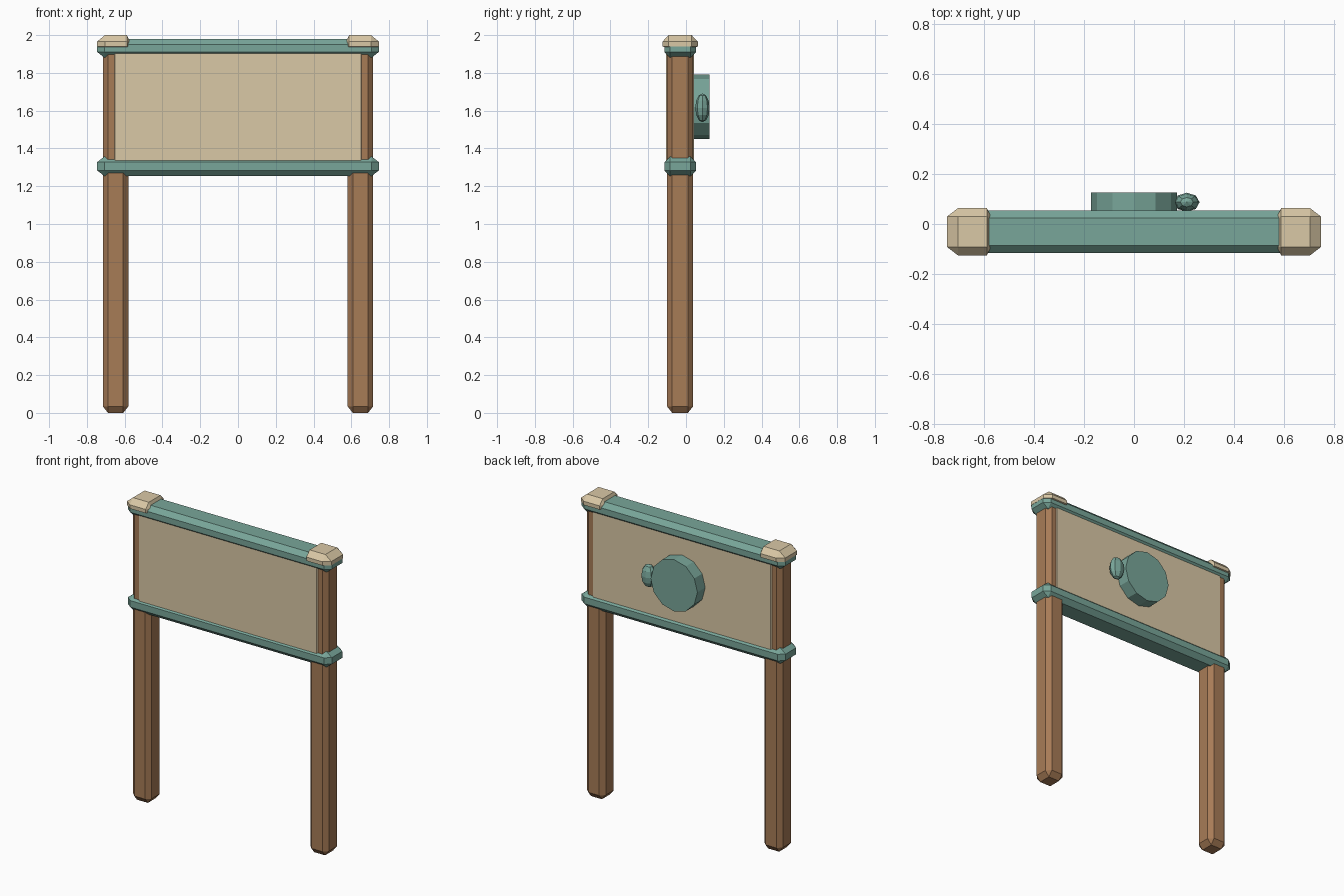
import bpy, bmesh
from math import pi
from itertools import product

if "Cube" in bpy.data.objects:
    bpy.data.objects.remove(bpy.data.objects["Cube"])


def material(name, rgb):
    m = bpy.data.materials.new(name)
    m.diffuse_color = (*rgb, 1)
    m.use_nodes = True
    m.node_tree.nodes["Principled BSDF"].inputs["Base Color"].default_value = m.diffuse_color
    return m


TEAL = material("teal_paint", (0.19, 0.38, 0.32))
WOOD = material("brown_wood", (0.39, 0.20, 0.094))
CREAM = material("cream_paint", (0.70, 0.58, 0.38))


def chamfered_box(name, lo, hi, cut_lo, cut_hi, mat):
    """Box whose chamfer size can differ per side: each corner becomes three points."""
    bm = bmesh.new()
    for corner in product((0, 1), repeat=3):
        outer = [(lo, hi)[s][i] for i, s in enumerate(corner)]
        inner = [lo[i] + cut_lo[i] if s == 0 else hi[i] - cut_hi[i]
                 for i, s in enumerate(corner)]
        for keep in range(3):
            bm.verts.new([outer[i] if i == keep else inner[i] for i in range(3)])
    bmesh.ops.convex_hull(bm, input=bm.verts[:])
    bmesh.ops.dissolve_limit(bm, angle_limit=0.01, verts=bm.verts[:], edges=bm.edges[:])
    bmesh.ops.recalc_face_normals(bm, faces=bm.faces[:])
    me = bpy.data.meshes.new(name)
    bm.to_mesh(me)
    bm.free()
    ob = bpy.data.objects.new(name, me)
    bpy.context.collection.objects.link(ob)
    me.materials.append(mat)
    return ob


# Posts and end caps, mirrored left and right
for side, s in (("left", -1), ("right", 1)):
    c = (0.028, 0.028, 0.035)
    x0, x1 = sorted((s * 0.58, s * 0.716))
    chamfered_box(side + "_post", (x0, -0.101, 0), (x1, 0.038, 1.95), c, c, WOOD)

    x0, x1 = sorted((s * 0.572, s * 0.747))
    inner, outer = (0.016, 0.033, 0.012), (0.043, 0.033, 0.035)
    cut_lo = (outer[0] if s < 0 else inner[0], 0.033, 0.01)
    cut_hi = (inner[0] if s < 0 else outer[0], 0.033, 0.035)
    chamfered_box(side + "_cap", (x0, -0.125, 1.93), (x1, 0.063, 2.0),
                  cut_lo, cut_hi, CREAM)

# Upper and lower rails
c = (0.038, 0.03, 0.03)
for name, z0, z1 in (("lower_rail", 1.254, 1.357), ("upper_rail", 1.881, 1.98)):
    chamfered_box(name, (-0.746, -0.115, z0), (0.746, 0.054, z1), c, c, TEAL)

# Sign board between the rails
c = (0.012, 0.012, 0.012)
chamfered_box("sign_board", (-0.662, -0.106, 1.30), (0.662, 0.043, 1.94), c, c, CREAM)

# Round plate on the back, twelve sided
bpy.ops.mesh.primitive_cylinder_add(vertices=12, radius=0.171, depth=0.095,
                                    location=(0, 0.0775, 1.62), rotation=(pi / 2, 0, pi))
plate = bpy.context.object
plate.name = "back_plate"
plate.data.materials.append(TEAL)

# Small faceted knob beside the plate
bpy.ops.mesh.primitive_uv_sphere_add(segments=8, ring_count=6, radius=1,
                                     location=(0.211, 0.087, 1.615))
knob = bpy.context.object
knob.name = "side_knob"
knob.scale = (0.051, 0.038, 0.076)
knob.data.materials.append(TEAL)
